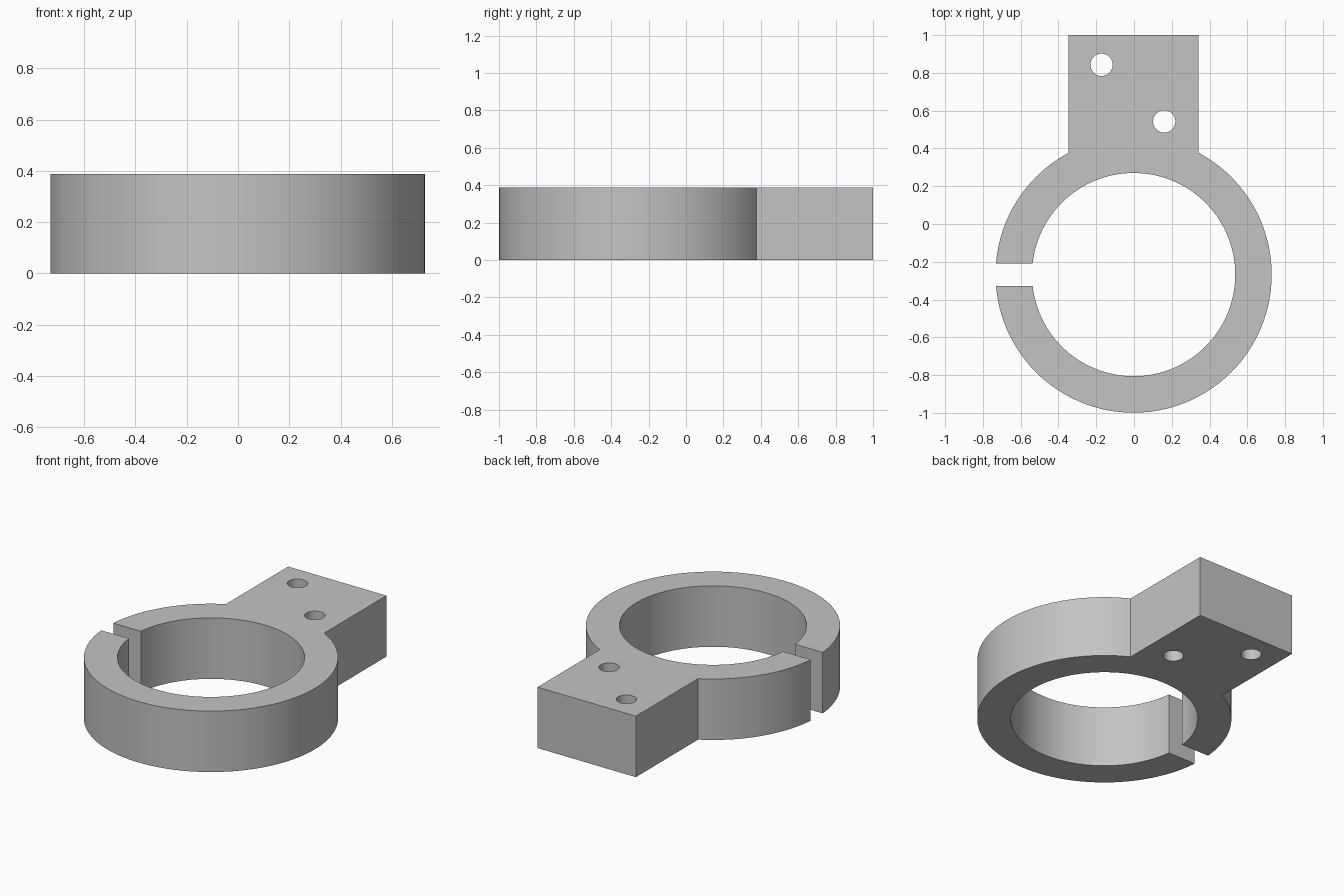
import bpy
import math

if "Cube" in bpy.data.objects:
    bpy.data.objects.remove(bpy.data.objects["Cube"], do_unlink=True)

HEIGHT = 0.387
CX, CY = -0.002, -0.268
OUTER, INNER = 0.731, 0.538
SLOT = 0.12

metal = bpy.data.materials.new("grey_metal")
metal.use_nodes = True
colour = (0.55, 0.55, 0.55, 1)
metal.diffuse_color = colour
metal.node_tree.nodes["Principled BSDF"].inputs["Base Color"].default_value = colour


def cylinder(name, x, y, radius, height, sides):
    bpy.ops.mesh.primitive_cylinder_add(vertices=sides, radius=radius, depth=height,
                                        location=(x, y, HEIGHT / 2))
    obj = bpy.context.object
    obj.name = name
    return obj


def box(name, x0, x1, y0, y1, height):
    bpy.ops.mesh.primitive_cube_add(size=1, location=((x0 + x1) / 2, (y0 + y1) / 2, HEIGHT / 2))
    obj = bpy.context.object
    obj.name = name
    obj.scale = (x1 - x0, y1 - y0, height)
    bpy.ops.object.transform_apply(location=False, rotation=False, scale=True)
    return obj


def combine(target, tool, operation):
    """Apply a boolean and discard the tool object."""
    mod = target.modifiers.new(operation.lower(), "BOOLEAN")
    mod.operation = operation
    mod.solver = "EXACT"
    mod.object = tool
    bpy.context.view_layer.objects.active = target
    bpy.ops.object.modifier_apply(modifier=mod.name)
    bpy.data.objects.remove(tool, do_unlink=True)


# Clamp ring with its rectangular mounting tab
clamp = cylinder("clamp_ring", CX, CY, OUTER, HEIGHT, 128)
combine(clamp, box("mounting_tab", -0.348, 0.342, CY + 0.3, 1, HEIGHT), "UNION")

# Bore, clamping slot and the two diagonal screw holes
combine(clamp, cylinder("bore", CX, CY, INNER, 1, 128), "DIFFERENCE")
combine(clamp, box("slot", -1, -0.3, CY - SLOT / 2, CY + SLOT / 2, 1), "DIFFERENCE")
for x, y in ((-0.172, 0.843), (0.16, 0.543)):
    combine(clamp, cylinder("screw_hole", x, y, 0.059, 1, 48), "DIFFERENCE")

# Smooth curved walls, crisp edges
clamp.data.materials.clear()
clamp.data.materials.append(metal)
for face in clamp.data.polygons:
    face.material_index = 0
bpy.ops.object.select_all(action="DESELECT")
clamp.select_set(True)
bpy.context.view_layer.objects.active = clamp
bpy.ops.object.shade_smooth_by_angle(angle=math.radians(25))
